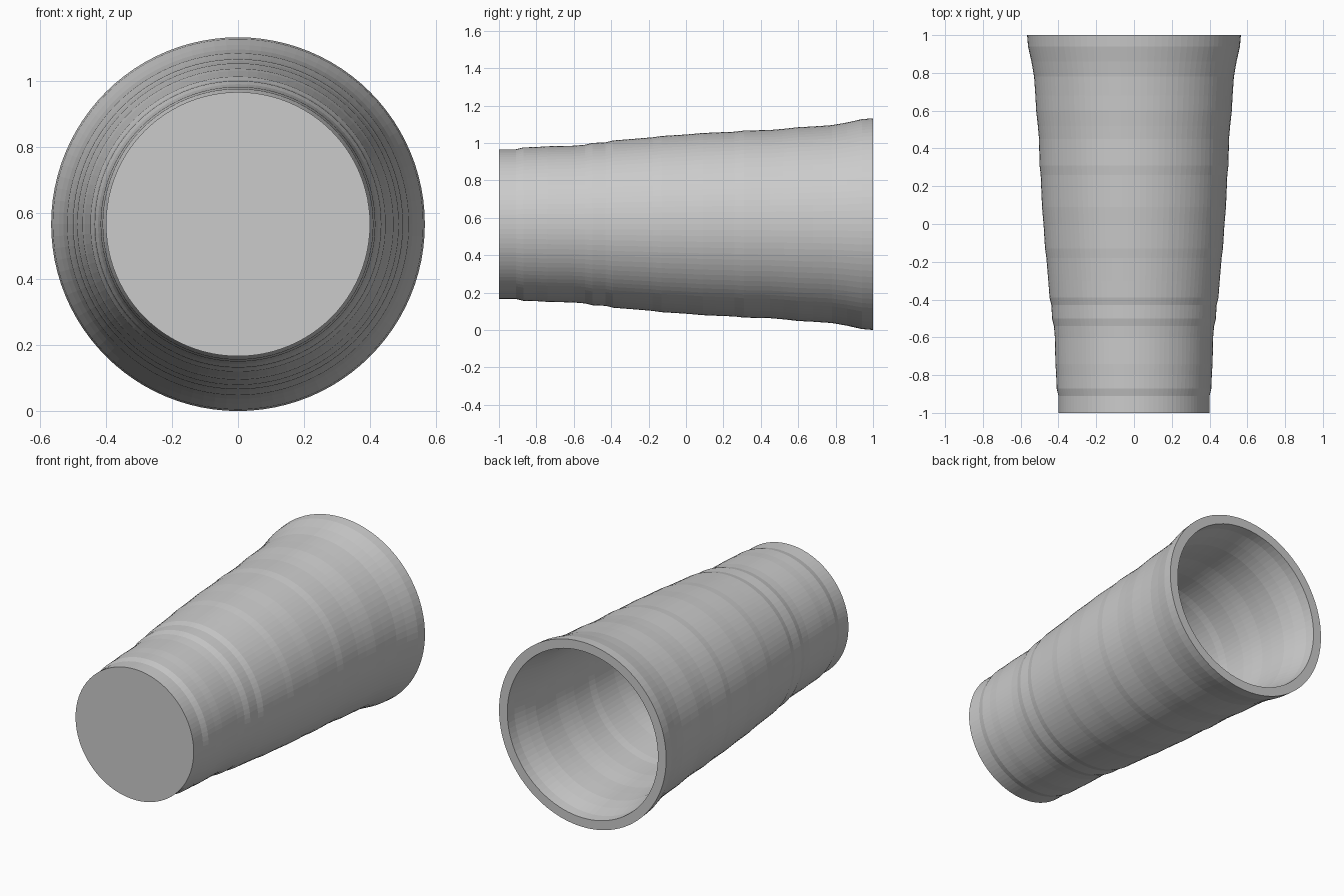
import bpy, bmesh, math

default = bpy.data.objects.get("Cube")
if default:
    bpy.data.objects.remove(default, do_unlink=True)

SEGMENTS = 96
RIM_RADIUS = 0.566
WALL = 0.056

# Outer silhouette from base to rim: (position along y, radius)
outer = [(-1, .40), (-.91, .40), (-.87, .41), (-.8, .412), (-.74, .416),
         (-.6, .419), (-.54, .424), (-.5, .434), (-.43, .437), (-.39, .447),
         (-.3, .454), (-.18, .464), (-.13, .471), (0, .479), (.09, .487),
         (.26, .494), (.31, .5), (.45, .503), (.52, .509), (.6, .518),
         (.68, .522), (.78, .529), (.86, .543), (.94, .561), (1, .566)]

# Inner wall follows the same ripples, ending at a thick floor
inner = [(y, r - WALL) for y, r in reversed(outer) if y > -.92]
inner.append((-1 + WALL, .40 - WALL))

# Revolve the closed wall section around the y axis
bm = bmesh.new()
rings = []
for y, r in outer + inner:
    rings.append([bm.verts.new((r * math.sin(math.tau * i / SEGMENTS), y,
                                RIM_RADIUS + r * math.cos(math.tau * i / SEGMENTS)))
                  for i in range(SEGMENTS)])
for a, b in zip(rings, rings[1:]):
    for i in range(SEGMENTS):
        j = (i + 1) % SEGMENTS
        bm.faces.new((a[i], a[j], b[j], b[i]))

# Underside of the base and inside floor
bm.faces.new(rings[0])
bm.faces.new(rings[-1])
bmesh.ops.recalc_face_normals(bm, faces=bm.faces)

mesh = bpy.data.meshes.new("cup")
bm.to_mesh(mesh)
bm.free()
cup = bpy.data.objects.new("cup", mesh)
bpy.context.collection.objects.link(cup)

# Plain grey finish
grey = bpy.data.materials.new("light_grey")
grey.use_nodes = True
colour = (0.6, 0.6, 0.6, 1)
grey.diffuse_color = colour
grey.node_tree.nodes["Principled BSDF"].inputs["Base Color"].default_value = colour
mesh.materials.append(grey)
